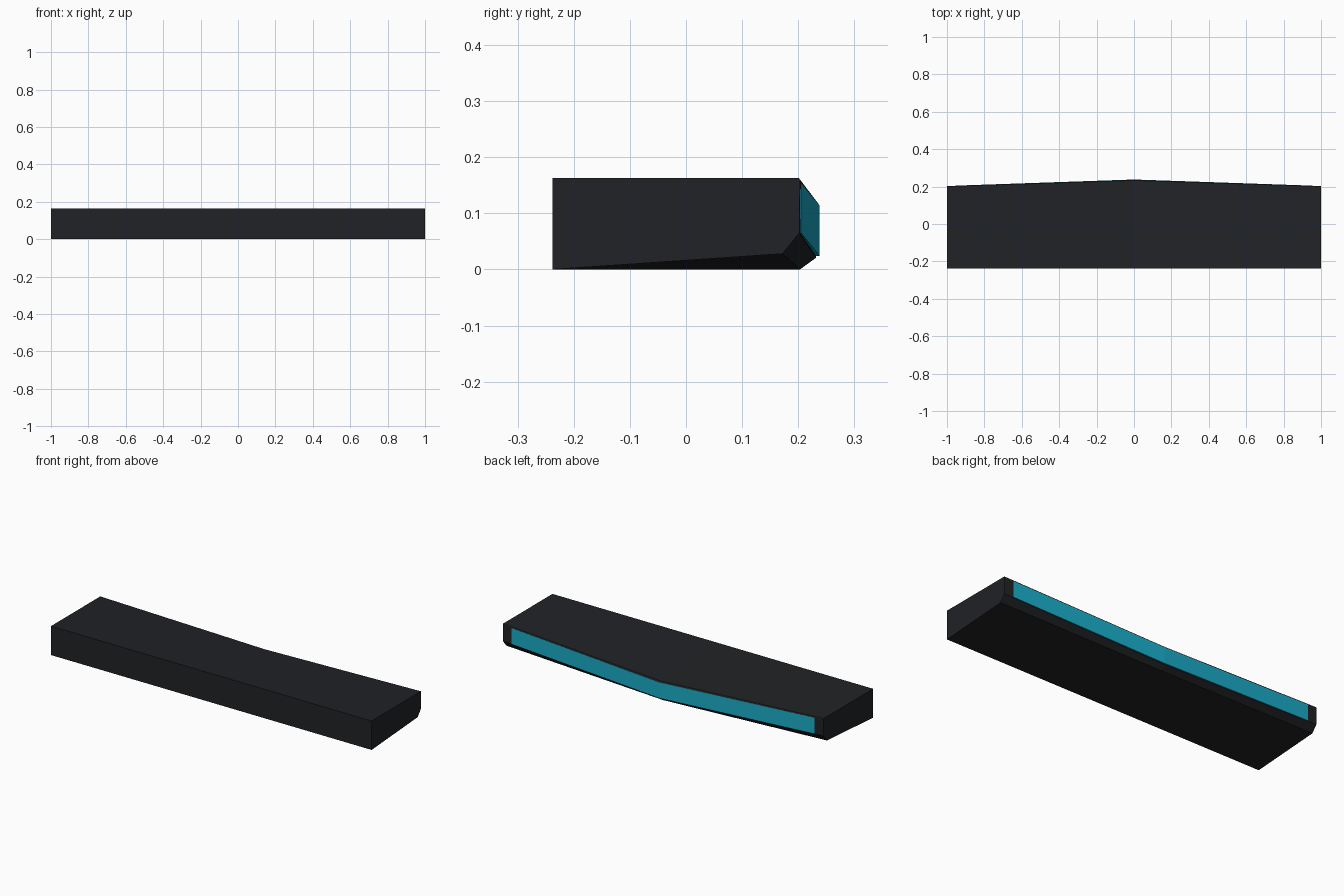
import bpy, bmesh

if "Cube" in bpy.data.objects:
    bpy.data.objects.remove(bpy.data.objects["Cube"])


def material(name, color):
    m = bpy.data.materials.new(name)
    m.diffuse_color = color
    m.use_nodes = True
    m.node_tree.nodes["Principled BSDF"].inputs["Base Color"].default_value = m.diffuse_color
    return m


def loft(name, sections, mat):
    """Skin matching (y, z) profiles placed at increasing x, with capped ends."""
    bm = bmesh.new()
    rings = [[bm.verts.new((x, y, z)) for y, z in prof] for x, prof in sections]
    n = len(rings[0])
    for a, b in zip(rings, rings[1:]):
        for i in range(n):
            j = (i + 1) % n
            bm.faces.new((a[i], a[j], b[j], b[i]))
    bm.faces.new(rings[0])
    bm.faces.new(rings[-1])
    bmesh.ops.recalc_face_normals(bm, faces=bm.faces)
    me = bpy.data.meshes.new(name)
    bm.to_mesh(me)
    bm.free()
    me.materials.append(mat)
    ob = bpy.data.objects.new(name, me)
    bpy.context.collection.objects.link(ob)
    return ob


black = material("black", (0.015, 0.016, 0.019, 1))
cyan = material("cyan", (0.01, 0.42, 0.58, 1))

# Body: back edge bows outward and dips at the middle, chamfered underneath
end = [(-0.238, 0), (0.172, 0.028), (0.202, 0.065), (0.203, 0.159), (0.201, 0.163), (-0.238, 0.163)]
mid = [(-0.238, 0), (0.203, 0), (0.232, 0.021), (0.236, 0.117), (0.233, 0.121), (-0.238, 0.163)]
loft("body", [(-1, end), (0, mid), (1, end)], black)


# Light strip: slightly proud band following the bowed back edge
def strip_profile(x):
    t = 1 - abs(x)
    y, z = 0.2035 + 0.0345 * t, 0.067 - 0.043 * t
    return [(y - 0.012, z), (y, z), (y, z + 0.09), (y - 0.012, z + 0.09)]


loft("light_strip", [(x, strip_profile(x)) for x in (-0.945, 0, 0.945)], cyan)
